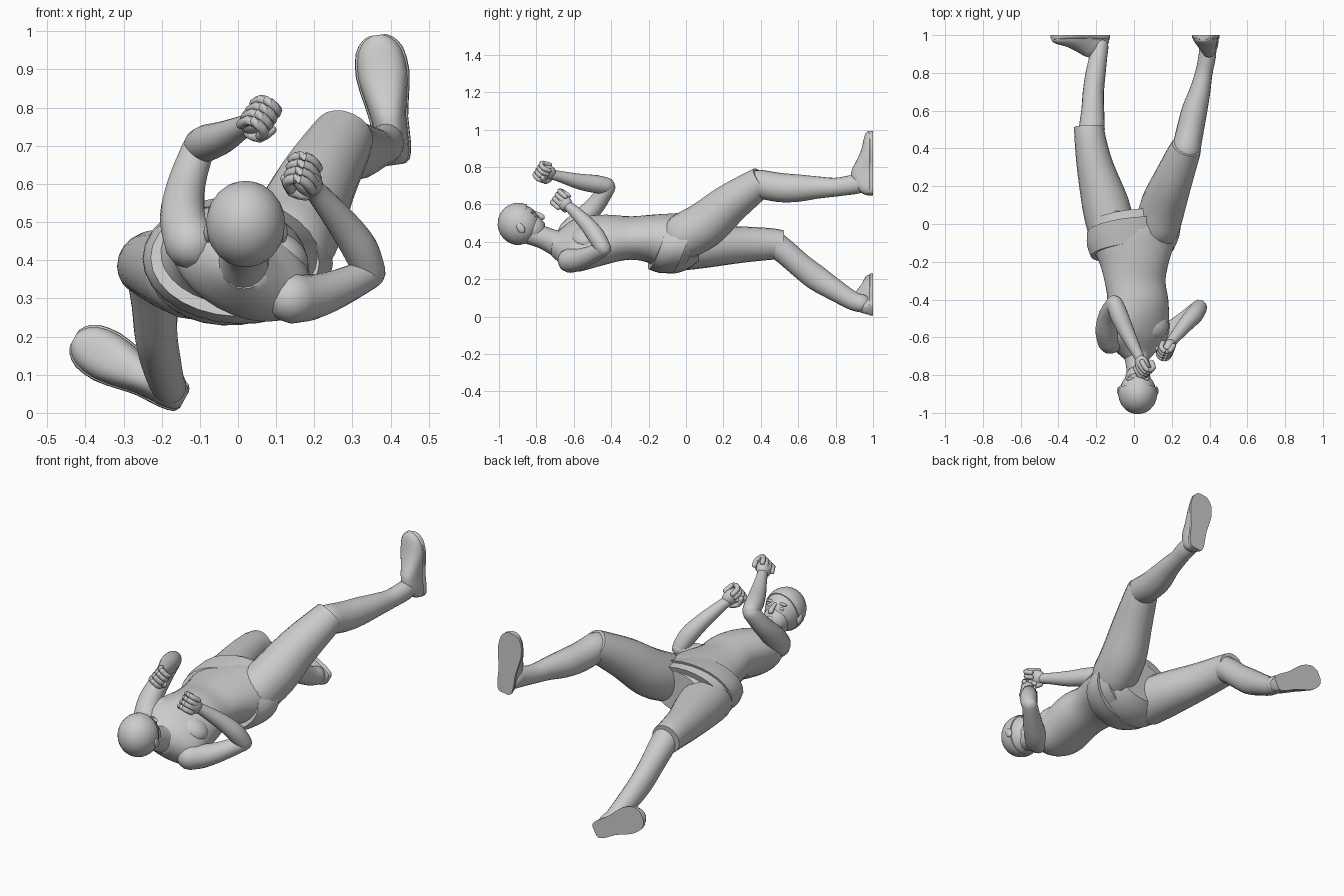
import bpy, bmesh
from math import sin, cos, pi, radians
from mathutils import Vector, Matrix

if "Cube" in bpy.data.objects:
    bpy.data.objects.remove(bpy.data.objects["Cube"])

V = Vector


def finish(name, bm, angle=40):
    bmesh.ops.recalc_face_normals(bm, faces=bm.faces)
    me = bpy.data.meshes.new(name)
    bm.to_mesh(me)
    bm.free()
    ob = bpy.data.objects.new(name, me)
    bpy.context.collection.objects.link(ob)
    bpy.context.view_layer.objects.active = ob
    ob.select_set(True)
    bpy.ops.object.shade_smooth_by_angle(angle=radians(angle))
    ob.select_set(False)
    return ob


def skin(name, rings):
    """Closed surface through rings of equal point count."""
    bm = bmesh.new()
    rs = [[bm.verts.new(p) for p in r] for r in rings]
    n = len(rs[0])
    for p, q in zip(rs, rs[1:]):
        for i in range(n):
            bm.faces.new((p[i], p[(i + 1) % n], q[(i + 1) % n], q[i]))
    bm.faces.new(rs[0])
    bm.faces.new(rs[-1])
    return finish(name, bm)


def smooth(rows, steps=3):
    """Catmull-Rom interpolation of number rows."""
    out = []
    for i in range(len(rows) - 1):
        p0, p1, p2, p3 = (rows[min(max(k, 0), len(rows) - 1)] for k in range(i - 1, i + 3))
        for s in range(steps):
            t = s / steps
            out.append([.5 * (2 * b + (c - a) * t + (2 * a - 5 * b + 4 * c - d) * t * t
                              + (3 * b - a - 3 * c + d) * t ** 3)
                        for a, b, c, d in zip(p0, p1, p2, p3)])
    return out + [list(rows[-1])]


def tube(name, rows, axis=None, rounded=(True, True), n=20, steps=3):
    """Elliptical loft; rows are x, y, z, half width, half depth, roll in degrees."""
    rows = smooth([tuple(r) + (r[3],) * (5 - len(r)) + (0,) * (len(r) < 6) for r in rows], steps)
    pts = [V(r[:3]) for r in rows]
    rings = []
    last = len(rows) - 1
    for i, r in enumerate(rows):
        t = V(axis).normalized() if axis else (pts[min(i + 1, last)] - pts[max(i - 1, 0)]).normalized()
        u = V((1, 0, 0)) - t * t.x
        u = u.normalized()
        w = t.cross(u)
        a = radians(r[5])
        u, w = u * cos(a) + w * sin(a), w * cos(a) - u * sin(a)

        def ring(shift, k):
            return [pts[i] + t * shift + (u * r[3] * cos(g) + w * r[4] * sin(g)) * k
                    for g in (2 * pi * j / n for j in range(n))]
        if i == 0 and rounded[0]:
            rings += [ring(-r[4] * sin(g), cos(g)) for g in (1.5, 1.0, .5)]
        rings.append(ring(0, 1))
        if i == last and rounded[1]:
            rings += [ring(r[4] * sin(g), cos(g)) for g in (.5, 1.0, 1.5)]
    return skin(name, rings)


def ball(name, mat, loc, size, keep=None):
    bm = bmesh.new()
    bmesh.ops.create_uvsphere(bm, u_segments=24, v_segments=14, radius=1)
    if keep:
        bmesh.ops.bisect_plane(bm, geom=bm.verts[:] + bm.edges[:] + bm.faces[:], plane_co=keep[0],
                               plane_no=keep[1], clear_inner=True)
        bmesh.ops.holes_fill(bm, edges=[e for e in bm.edges if e.is_boundary])
    bm.transform(mat @ Matrix.Translation(loc) @ Matrix.Diagonal((*size, 1)))
    return finish(name, bm)


def frame(origin, x, y, z):
    m = Matrix((x, y, z)).transposed().to_4x4()
    m.translation = origin
    return m


# torso, twisted between hips and shoulders
tube("torso", [(.015, -.72, .385, .06, .06, 25), (.01, -.67, .375, .12, .085, 29),
               (.005, -.60, .38, .195, .12, 29), (.015, -.5, .40, .18, .13, 27),
               (.02, -.4, .415, .165, .125, 18), (.005, -.3, .42, .163, .115, 8),
               (0, -.2, .415, .185, .128, 0), (-.01, -.1, .39, .225, .16, -5),
               (0, 0, .40, .22, .15, -8), (.005, .07, .41, .16, .11, -8)],
     axis=(0, 1, 0), rounded=(False, False), n=28)
for side, loc in (("left", (-.055, -.54, .475)), ("right", (.105, -.54, .42))):
    ball(side + "_chest_muscle", Matrix.Rotation(radians(29), 4, 'Y'), Matrix.Rotation(radians(-29), 3, 'Y') @ V(loc),
         (.085, .075, .055))
tube("neck", [(.02, -.85, .45, .06), (.02, -.77, .425, .06), (.015, -.70, .395, .068), (.01, -.63, .37, .09)])

# wrapped hip band of the shorts
tilt = (-.1, .94, -.32)
tube("hip_band", [(-.008, -.15, .40, .222, .155), (-.005, -.09, .395, .245, .17), (0, -.02, .40, .25, .175)],
     axis=tilt, rounded=(False, False), n=28)
tube("hip_skirt", [(0, -.05, .40, .245, .165), (0, .03, .405, .22, .15)],
     axis=tilt, rounded=(False, False), n=28)

# short legs, bare shins
tube("left_short_leg", [(-.12, -.03, .37, .125, .125), (-.15, .1, .375, .125, .115),
                        (-.205, .3, .385, .098, .097), (-.232, .45, .388, .083, .085),
                        (-.237, .515, .383, .08, .078)], rounded=(True, False))
tube("right_short_leg", [(.125, -.01, .43, .12, .125), (.155, .1, .49, .12, .125),
                         (.205, .23, .6, .105, .108), (.262, .37, .70, .088, .086),
                         (.278, .41, .73, .08, .078)], rounded=(True, False))
tube("left_shin", [(-.225, .47, .39, .07), (-.222, .53, .345, .067), (-.218, .61, .275, .06, .066),
                   (-.215, .70, .205, .056, .068), (-.203, .80, .14, .053, .058),
                   (-.188, .89, .085, .047, .05), (-.18, .94, .07, .045, .048)])
tube("right_shin", [(.275, .39, .71, .076), (.298, .5, .69, .072, .078), (.32, .6, .687, .068, .073),
                    (.348, .7, .69, .056, .06), (.37, .8, .692, .046, .05),
                    (.388, .89, .705, .046, .052), (.39, .94, .712, .045, .05)])


def shoe(name, heel, toe):
    heel, toe = V(heel), V(toe)
    d = (toe - heel)
    side = d.normalized().cross(V((0, -1, 0)))
    prof = smooth([(0, .018, .035), (.03, .035, .06), (.15, .044, .1), (.35, .046, .118), (.5, .055, .095),
                   (.7, .066, .064), (.88, .058, .05), (.97, .036, .04), (1, .016, .03)], 2)
    for part, grow, cap in (("upper", 0, 9), ("sole", .005, .024)):
        rings = []
        for t, w, h in prof:
            ring = []
            for j in range(15):
                g = pi * j / 14
                c, s = cos(g), max(sin(g), 0)
                k = .75 if part == "upper" else .3
                ring.append(heel + d * t + side * (w + grow) * (abs(c) ** .8 * (1 if c > 0 else -1))
                            + V((0, -1, 0)) * min(h, cap) * s ** k)
            rings.append(ring)
        skin(name + "_" + part, rings)


shoe("left_shoe", (-.14, 1, .035), (-.43, 1, .195))
shoe("right_shoe", (.412, 1, .65), (.365, 1, .99))


def arm(side, upper, fore, fist, palm):
    tube(side + "_upper_arm", upper)
    tube(side + "_forearm", fore)
    # fist: palm, four curled fingers and thumb
    c = V(fist)
    d = (c - V(fore[-2][:3])).normalized()
    n = V(palm)
    n = (n - d * n.dot(d)).normalized()
    m = frame(c, d, n, d.cross(n))
    ball(side + "_palm", m, (-.008, -.004, 0), (.052, .034, .042))
    for k in range(4):
        s = -.036 + .024 * k
        path = [(-.01, -.026, s), (.03, -.026, s), (.048, -.006, s), (.04, .024, s), (.008, .03, s)]
        tube(f"{side}_finger_{k + 1}", [(*(m @ V(p)), .0135) for p in path], n=10, steps=2)
    up = 1 if (d.cross(n)).y < 0 else -1
    path = [(-.035, .01, .03 * up), (-.005, .034, .036 * up), (.025, .042, .012 * up)]
    tube(side + "_thumb", [(*(m @ V(p)), .0135) for p in path], n=10, steps=2)


arm("left", [(-.125, -.62, .445, .068), (-.145, -.56, .515, .06), (-.135, -.48, .6, .05), (-.105, -.42, .69, .043)],
    [(-.1, -.425, .70, .044), (-.08, -.48, .708, .048), (-.04, -.57, .722, .042), (.01, -.67, .748, .03),
     (.03, -.71, .758, .027)], (.05, -.748, .77), (.8, 0, -.5))
arm("right", [(.14, -.62, .30, .066), (.19, -.58, .303, .06), (.26, -.52, .325, .05), (.345, -.44, .365, .04)],
    [(.345, -.445, .37, .042), (.32, -.48, .43, .047), (.275, -.53, .495, .041), (.213, -.605, .57, .03),
     (.195, -.63, .59, .028)], (.175, -.658, .615), (-.8, 0, .2))

# head: local x across, y face forward, z crown
f, up = V((0, cos(.55), sin(.55))), V((0, -sin(.55), cos(.55)))
h = frame((.02, -.89, .493), f.cross(up), f, up)
ball("skull", h, (0, 0, 0), (.096, .108, .108))
ball("jaw", h, (0, .048, -.055), (.068, .068, .073))
ball("chin", h, (0, .088, -.104), (.03, .026, .02))
ball("hair_cap", h, (0, -.003, .004), (.104, .112, .114), ((0, .45, .15), (0, -.75, .66)))
tube("nose", [(*(h @ V(p)), r) for p, r in (((0, .102, .012), .009), ((0, .118, -.012), .012),
                                          ((0, .123, -.03), .015))], n=10)
ball("lips", h, (0, .106, -.064), (.024, .013, .011))
for s in (-1, 1):
    side = "left" if s < 0 else "right"
    ball(side + "_ear", h, (.098 * s, -.005, -.02), (.012, .02, .03))
    ball(side + "_brow", h, (.036 * s, .094, .02), (.026, .012, .008))
    ball(side + "_eye", h, (.036 * s, .09, -.002), (.016, .012, .009))
